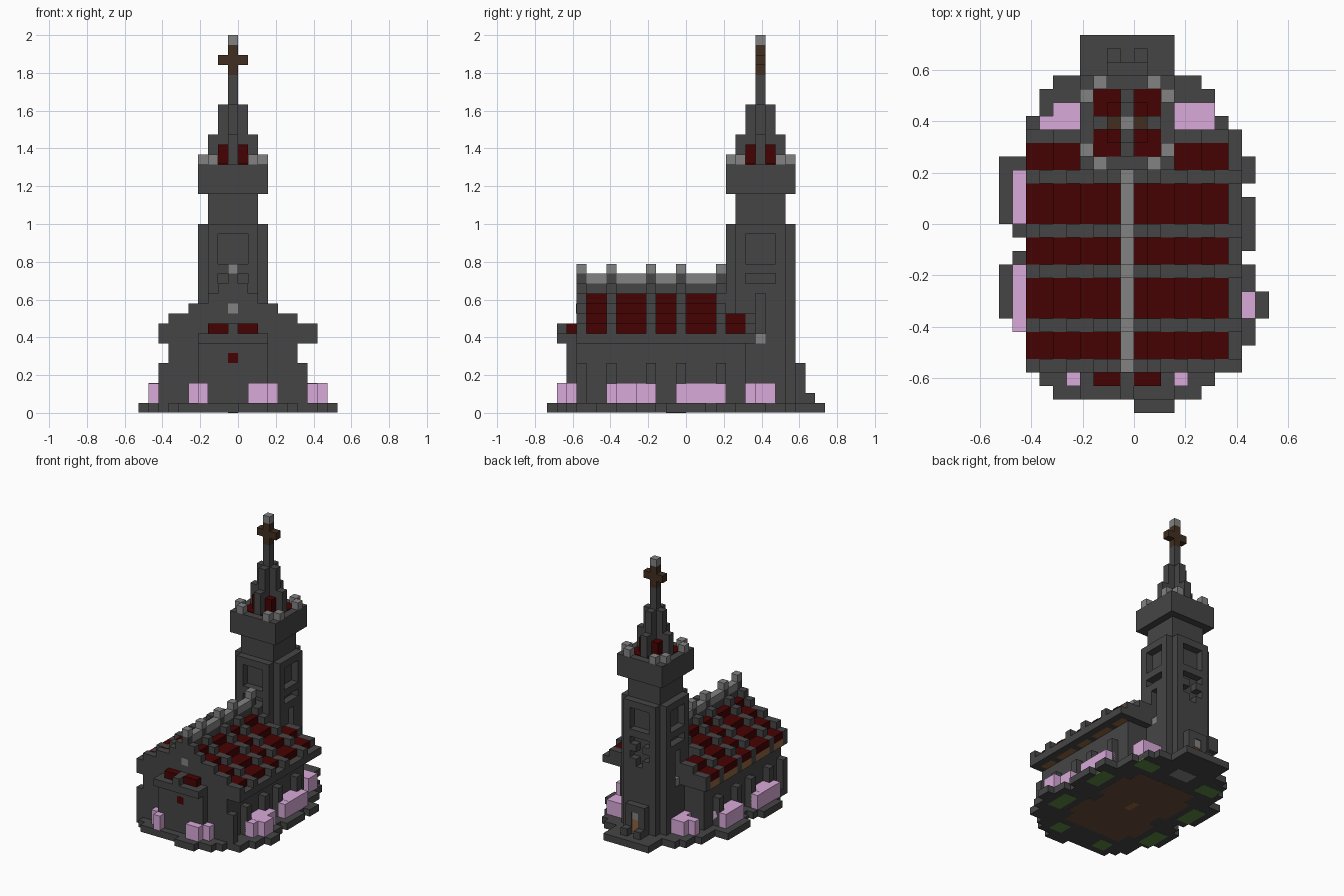
import bpy, bmesh
from mathutils import Matrix, Vector

U = 2 / 38  # edge of one block

cube = bpy.data.objects.get("Cube")
if cube:
    bpy.data.objects.remove(cube)


def material(name, r, g, b):
    m = bpy.data.materials.new(name)
    m.use_nodes = True
    m.diffuse_color = (r, g, b, 1)
    m.node_tree.nodes["Principled BSDF"].inputs["Base Color"].default_value = (r, g, b, 1)
    return m


STONE = material("dark stone", .06, .06, .06)
PALE = material("pale stone", .22, .225, .22)
TILE = material("red tile", .06, .0006, .0006)
PINK = material("pink blossom", .69, .4, .69)
DARKWOOD = material("dark wood", .052, .027, .014)
FLOOR = material("brown floor", .15, .075, .042)
WOOD = material("light wood", .27, .13, .05)
GREEN = material("green soil", .11, .25, .055)


def blocks(name, mat, boxes):
    """One object made of boxes given as x0, x1, y0, y1, z0, z1 in blocks."""
    bm = bmesh.new()
    for x0, x1, y0, y1, z0, z1 in boxes:
        size = Vector((x1 - x0, y1 - y0, z1 - z0)) * U
        mid = Vector((x0 + x1, y0 + y1, z0 + z1)) * U / 2
        bmesh.ops.create_cube(bm, size=1,
                              matrix=Matrix.Translation(mid) @ Matrix.Diagonal(size).to_4x4())
    mesh = bpy.data.meshes.new(name)
    bm.to_mesh(mesh)
    bm.free()
    mesh.materials.append(mat)
    obj = bpy.data.objects.new(name, mesh)
    bpy.context.collection.objects.link(obj)


def both(box):
    """A box and its mirror image across the ridge line."""
    x0, x1, *rest = box
    return [box, (-1 - x1, -1 - x0, *rest)]


# Stepped plinth, with floor and soil plates underneath
G = .04
blocks("plinth", STONE, [
    (-8, 7, -11, 8, G, 1), (-7, 6, -12, 10, G, 1), (-6, 5, -13, 11, G, 1),
    (0, 3, -14, -13, G, 1), (-4, 3, 11, 14, G, 1),
    (-10, -8, 0, 5, G, 1), (-9, -8, -1, 0, G, 1), (-9, -8, -3, -2, G, 1),
    (-10, -8, -7, -3, G, 1), (-9, -8, -8, -7, G, 1),
    (7, 9, 3, 5, G, 1), (7, 8, -11, 5, G, 1), (7, 9, -2, 2, G, 1),
    (7, 9, -9, -3, G, 1), (9, 10, -7, -5, G, 1)])
blocks("floor_underside", FLOOR, [(-5, 4, -9, 6, .02, .2), (-6, 5, -7, -3, .02, .2),
                                  (-6, 5, -1, 4, .02, .2)])
blocks("floor_hatch", WOOD, [(-1, 0, -2, 0, 0, .1)])
blocks("tower_floor_underside", PALE, [(-2, 1, 8, 10, .02, .2)])
blocks("soil_underside", GREEN, [
    *both((6, 8, -7.5, -4, .02, .2)), *both((6, 8, 0, 3.5, .02, .2)),
    *both((3, 6, 7, 9, .02, .2)), *both((2, 4, -12, -10, .02, .2))])

# Nave walls with buttresses below each roof rib
RIBS = (-11, -8, -4, -1, 3)
walls = [(-7, 6, -11, 6, 1, 7), (-4, 3, -12, -11, 1, 7)]
for y in RIBS:
    walls += both((6, 7, y, y + 1, 1, 5))
blocks("nave_walls", STONE, walls)
blocks("front_window", TILE, [(-1, 0, -12.02, -12, 5, 6)])

# Stepped roof: stone ribs, red tiles between them, wooden eaves
ribs, tiles, eaves = [], [], []
spans = list(zip([y + 1 for y in RIBS], RIBS[1:] + (6,)))


def roof_cells():
    for d in range(8):
        yield d, d
        if d < 7:
            yield d, -2 - d


for d, x in roof_cells():
    top = 13 if d == 0 else 12 - d // 2
    for y in RIBS:
        ribs.append((x, x + 1, y, y + 1, 7, top))
    if d >= 3:
        ribs.append((x, x + 1, 6, 7, 7, 12 - (d + 1) // 2))
    for y0, y1 in spans:
        if y1 == 6 and d < 3:
            continue
        if d == 7:
            ribs.append((x, x + 1, y0, y1, 7, 8))
        else:
            tiles.append((x, x + 1, y0, y1, 8, 12 - (d + 1) // 2))
            eaves.append((x, x + 1, y0, y1, 7, 8))
ribs.append((-1, 0, -11, 4, 7, 13))
ribs += [(-1, 0, y, y + 1, 13, 14) for y in RIBS]
blocks("roof_ribs", STONE, ribs)
blocks("roof_tiles", TILE, tiles)
blocks("wooden_eaves", WOOD, eaves)
blocks("ridge_cresting", PALE, [(-1, 0, y0, y1, 13, 14) for y0, y1 in spans[:-1]]
       + [(-1, 0, y, y + 1, 14, 15) for y in RIBS])
blocks("gable_stone", PALE, [(-1, 0, -11.04, -11, 10, 11)])

# Small tiled hood over the front wall
blocks("front_hood", STONE, [(-4, 3, -13, -11, 7, 8), (-1, 0, -13, -11, 8, 9)])
blocks("front_hood_tiles", TILE, both((0, 2, -12, -11, 8, 9)))

# Blossoming bushes around the walls
blocks("bushes", PINK, [
    (6, 8, -7, -4, 1, 3), *both((6.5, 8, -8, -3, 1, 2.98)), (8, 9, -7, -5, 1, 3),
    (6, 8, 0, 3, 1, 3), (6.5, 8, -1, 4, 1, 2.98),
    (-9, -7, -7, -4, 1, 3), (-9, -7, 0, 4, 1, 3),
    (-7, -4, 7, 8, 1, 3), (-6, -4, 8, 9, 1, 3), (3, 6, 7, 9, 1, 3),
    *both((3, 4, 6, 7, 1, 3)), *both((3, 4, -12, -11, 1, 3)),
    (-4, -3, -13, -12, 1, 3), (1, 3, -13, -12, 1, 3)])

# Tower core with a framed panel on each side
CX, CY = -.5, 7.5


def on_side(k, a0, a1, r0, r1, z0, z1):
    """Box on tower side k: 0 right, 1 back, 2 left, 3 front."""
    s = 1 if k < 2 else -1
    across, out = (a0, a1), tuple(sorted((s * r0, s * r1)))
    xs, ys = (across, out) if k % 2 else (out, across)
    return (CX + xs[0], CX + xs[1], CY + ys[0], CY + ys[1], z0, z1)


tower, lamps = [(-3, 2, 5, 10, 1, 22), (-4, 3, 4, 11, 22, 25)], []
for k in range(4):
    frame = [(1.5, 2.5, 1, 19), (-2.5, -1.5, 1, 19), (-1.5, 1.5, 18, 19), (-1.5, 1.5, 14, 15)]
    if k == 1:
        # Cross-shaped opening above the back door
        frame += [(-1.5, -.5, 12, 13), (.5, 1.5, 12, 13), (-1.5, -.5, 1, 11),
                  (.5, 1.5, 1, 11), (-.5, .5, 1, 10)]
    else:
        frame += [(-1.5, 1.5, 12, 13), (-1.5, -.5, 1, 12), (.5, 1.5, 1, 12), (-.5, .5, 1, 7)]
        lamps.append(on_side(k, -.5, .5, 2.5, 3.4, 7, 8))
    tower += [on_side(k, a0, a1, 2.5, 3.5, z0, z1) for a0, a1, z0, z1 in frame]

# Back porch with an arched doorway
tower += [(-1, 0, 11, 12, 4, 5), *both((0, 1, 11, 12, 1, 5)), *both((0, 1, 12, 13, 1, 2))]
lamps.append((-1, 0, 11, 11.9, 3, 4))
blocks("tower", STONE, tower)
blocks("tower_lamps", PALE, lamps)
blocks("back_door", WOOD, [(-1, 0, 11, 11.9, 1, 3)])

# Parapet blocks, tiled corners, cross-shaped spire
parapet, corner_tiles = [], []
for s in (-1, 1):
    for t in (-1, 1):
        for a, b in ((2, 3), (3, 2)):
            x, y = CX + s * a, CY + t * b
            parapet.append((x - .5, x + .5, y - .5, y + .5, 25, 26))
        for a, b, h in ((1, 1, 27), (1, 2, 25.1), (2, 1, 25.1), (2, 2, 25.1)):
            x, y = CX + s * a, CY + t * b
            corner_tiles.append((x - .5, x + .5, y - .5, y + .5, 25, h))
blocks("parapet", PALE, parapet)
blocks("spire_tiles", TILE, corner_tiles)
blocks("spire", STONE, [(-3, 2, 7, 8, 25, 28), (-1, 0, 5, 10, 25, 28),
                        (-2, 1, 7, 8, 28, 31), (-1, 0, 6, 9, 28, 31),
                        (-1, 0, 7, 8, 31, 34)])

# Wooden cross and its pale tip
blocks("cross", DARKWOOD, [(-1, 0, 7, 8, 34, 37), (-2, 1, 7, 8, 35, 36)])
blocks("cross_tip", PALE, [(-1, 0, 7, 8, 37, 38)])
